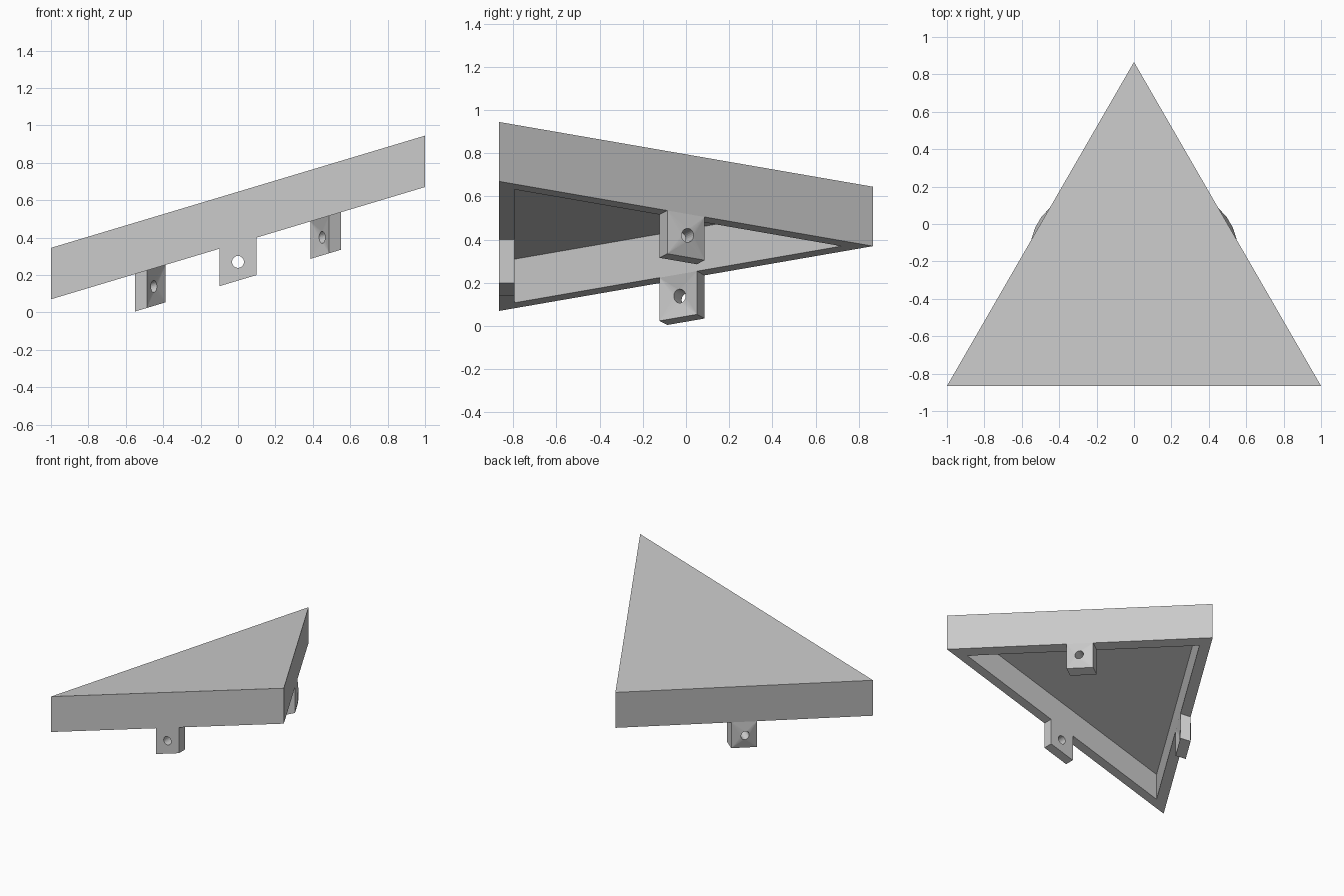
import bpy, bmesh
from math import sin, cos, pi, sqrt
from mathutils import Vector, Matrix

SLOPE = 0.3        # everything leans up towards +x
WALL = 0.073
BASE = 0.37        # underside height at x = 0
HEIGHT = 0.275
HALF_Y = sqrt(3) / 2
CENTRE = Vector((0, HALF_Y / 3 - HALF_Y * 2 / 3, 0))   # centroid of the triangle
INRADIUS = 1 / sqrt(3)

cube = bpy.data.objects.get("Cube")
if cube:
    bpy.data.objects.remove(cube)

grey = bpy.data.materials.new("plain grey")
grey.use_nodes = True
colour = (0.6, 0.6, 0.6, 1)
grey.diffuse_color = colour
grey.node_tree.nodes["Principled BSDF"].inputs["Base Color"].default_value = colour


def lean(p, at_x=None):
    return Vector((p.x, p.y, p.z + SLOPE * (p.x if at_x is None else at_x)))


def finish(name, bm):
    bmesh.ops.recalc_face_normals(bm, faces=bm.faces)
    mesh = bpy.data.meshes.new(name)
    bm.to_mesh(mesh)
    bm.free()
    mesh.materials.append(grey)
    bpy.context.collection.objects.link(bpy.data.objects.new(name, mesh))


def bridge(bm, a, b):
    for i in range(len(a)):
        j = (i + 1) % len(a)
        bm.faces.new((a[i], a[j], b[j], b[i]))


# Triangular lid, hollow from below
def triangle(bm, inradius, z):
    angles = [pi / 2 + k * 2 * pi / 3 for k in range(3)]
    return [bm.verts.new(lean(CENTRE + Vector((2 * inradius * cos(a), 2 * inradius * sin(a), z))))
            for a in angles]


bm = bmesh.new()
top = triangle(bm, INRADIUS, BASE + HEIGHT)
rim = triangle(bm, INRADIUS, BASE)
inner_rim = triangle(bm, INRADIUS - WALL, BASE)
ceiling = triangle(bm, INRADIUS - WALL, BASE + HEIGHT - WALL)
bm.faces.new(top)
bm.faces.new(ceiling)
for a, b in ((top, rim), (rim, inner_rim), (inner_rim, ceiling)):
    bridge(bm, a, b)
finish("triangular_lid", bm)


# Hanging tabs, each with a round hole; the side holes are pushed slightly outward
def tab(name, turn, push, sides=24, half=0.1, radius=0.032):
    bm = bmesh.new()
    rot = Matrix.Rotation(turn, 3, 'Z')

    def place(x, depth, z):
        return CENTRE + rot @ Vector((x, depth - INRADIUS, BASE - half + z))

    squares, rings = [], []
    for depth in (0, WALL):
        square = [bm.verts.new(lean(place(x * half, depth, z * half)))
                  for x, z in ((1, 1), (-1, 1), (-1, -1), (1, -1))]
        mid_x = place(0, depth, 0).x
        ring = [bm.verts.new(lean(place(radius * cos(a), depth - push, radius * sin(a)), mid_x))
                for a in (2 * pi * i / sides for i in range(sides))]
        quarter = sides // 4
        for i in range(sides):
            bm.faces.new((ring[i], ring[(i + 1) % sides], square[i // quarter]))
        for q in range(4):
            bm.faces.new((square[q - 1], square[q], ring[q * quarter]))
        squares.append(square)
        rings.append(ring)
    bridge(bm, *squares)
    bridge(bm, *rings)
    finish(name, bm)


tab("front_tab", 0, 0)
tab("left_tab", 2 * pi / 3, 0.015)
tab("right_tab", -2 * pi / 3, 0.015)
